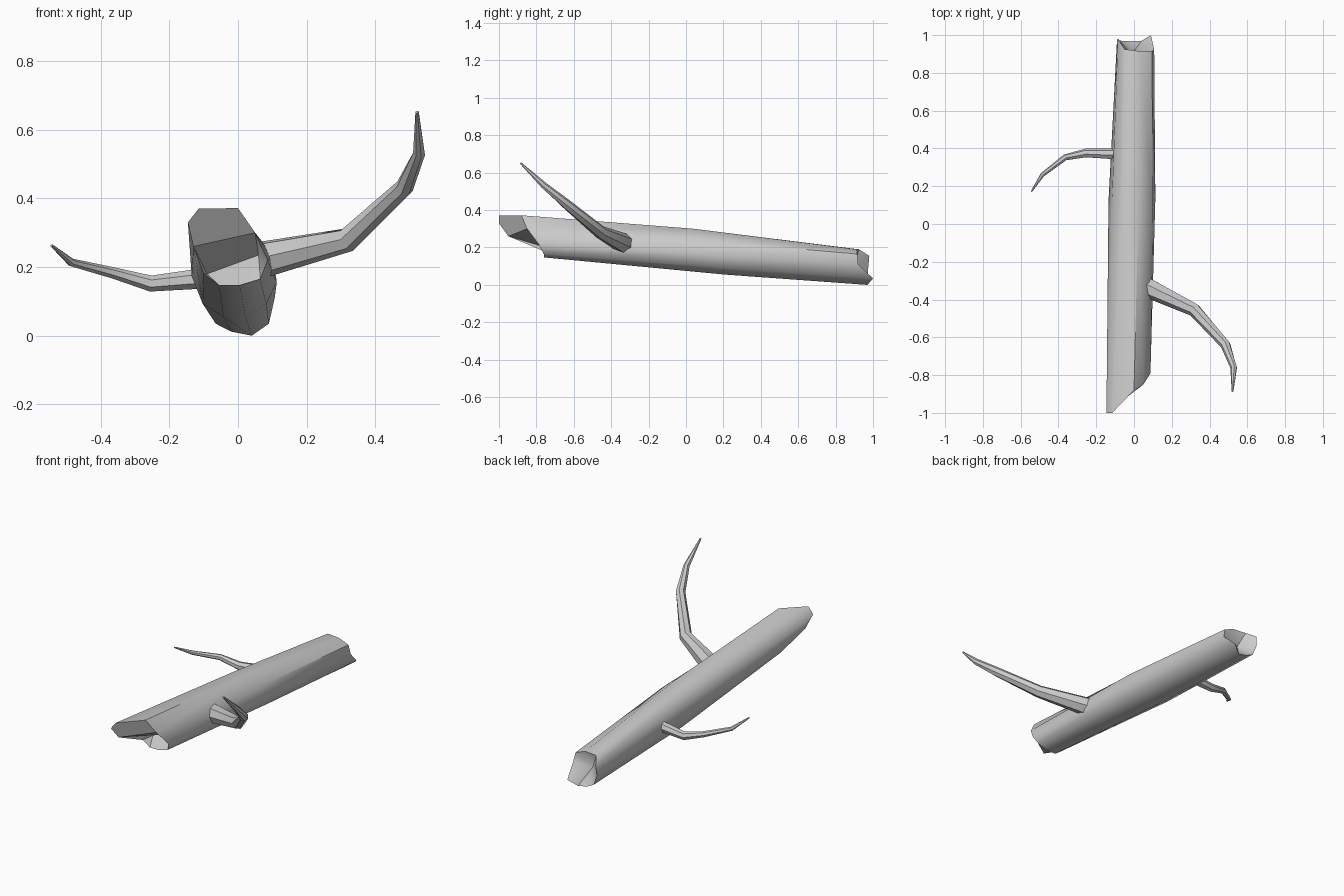
import bpy, bmesh
from math import sin, cos, radians, pi
from mathutils import Vector

if "Cube" in bpy.data.objects:
    bpy.data.objects.remove(bpy.data.objects["Cube"])


def finish(bm, name, angle):
    bmesh.ops.recalc_face_normals(bm, faces=bm.faces)
    me = bpy.data.meshes.new(name)
    bm.to_mesh(me)
    bm.free()
    ob = bpy.data.objects.new(name, me)
    bpy.context.collection.objects.link(ob)
    bpy.ops.object.select_all(action='DESELECT')
    ob.select_set(True)
    bpy.context.view_layer.objects.active = ob
    bpy.ops.object.shade_smooth_by_angle(angle=radians(angle))
    return ob


def bridge(bm, a, b):
    n = len(a)
    for i in range(n):
        bm.faces.new((a[i], a[(i + 1) % n], b[(i + 1) % n], b[i]))


# Trunk: ragged front rim, round middle, ragged back rim
front = [(-.115, -1, .37), (-.146, -1, .33), (-.13, -.95, .26), (-.10, -.76, .18),
         (-.055, -.76, .147), (.005, -.76, .147), (.065, -.76, .165),
         (.087, -.79, .22), (.05, -.85, .30), (0, -.88, .372)]
back = [(-.05, .925, .19), (-.085, .98, .155), (-.09, .975, .10), (-.065, .97, .035),
        (-.02, .97, .012), (.04, .97, 0), (.09, 1, .035),
        (.107, .92, .11), (.095, .915, .165), (.03, .915, .19)]
middle = []
for a in (115, 150, 182, 222, 255, 285, 318, 350, 28, 75):
    x, dz = -.01 + .125 * cos(radians(a)), .127 * sin(radians(a))
    middle.append((x, .12 - dz * .7, .178 + dz))

bm = bmesh.new()
f, m, b = [[bm.verts.new(p) for p in ring] for ring in (front, middle, back)]
bridge(bm, f, m)
bridge(bm, m, b)

# Front break: slanted upper face above a recessed ledge
q1, q2 = bm.verts.new((-.09, -.68, .18)), bm.verts.new((.06, -.69, .235))
for face in ((f[0], f[1], f[2], f[8], f[9]), (f[2], f[3], q1), (f[2], q1, q2, f[8]),
             (f[8], q2, f[7]), (f[3], f[4], q1), (f[4], f[5], q2, q1),
             (f[5], f[6], q2), (f[6], f[7], q2)):
    bm.faces.new(face)

# Back break: facets around a sunken point
c = bm.verts.new((-.01, .90, .10))
for i in range(10):
    bm.faces.new((b[i], b[(i + 1) % 10], c))
finish(bm, "log_trunk", 45)


# Branches: tapered tubes along a bent path of (x, y, z, radius)
def branch(name, path, sides=7):
    bm = bmesh.new()
    pts = [Vector(p[:3]) for p in path]
    rings = []
    for i, p in enumerate(pts):
        prev = (p - pts[i - 1]).normalized() if i else Vector()
        nxt = (pts[i + 1] - p).normalized() if i < len(pts) - 1 else Vector()
        t = (prev + nxt).normalized()
        u = t.cross(Vector((0, 0, 1))).normalized()
        v = u.cross(t)
        rings.append([bm.verts.new(p + path[i][3] * (u * cos(2 * pi * k / sides)
                      + v * sin(2 * pi * k / sides))) for k in range(sides)])
    for a, c in zip(rings, rings[1:]):
        bridge(bm, a, c)
    bm.faces.new(rings[0])
    bm.faces.new(rings[-1])
    finish(bm, name, 50)


branch("right_branch", [(.06, -.33, .22, .055), (.32, -.455, .28, .036),
                        (.485, -.64, .432, .027), (.528, -.76, .532, .018),
                        (.522, -.885, .652, .005)])
branch("left_branch", [(-.09, .37, .168, .031), (-.255, .375, .152, .024),
                       (-.365, .352, .183, .017), (-.485, .26, .213, .012),
                       (-.543, .172, .263, .004)])
